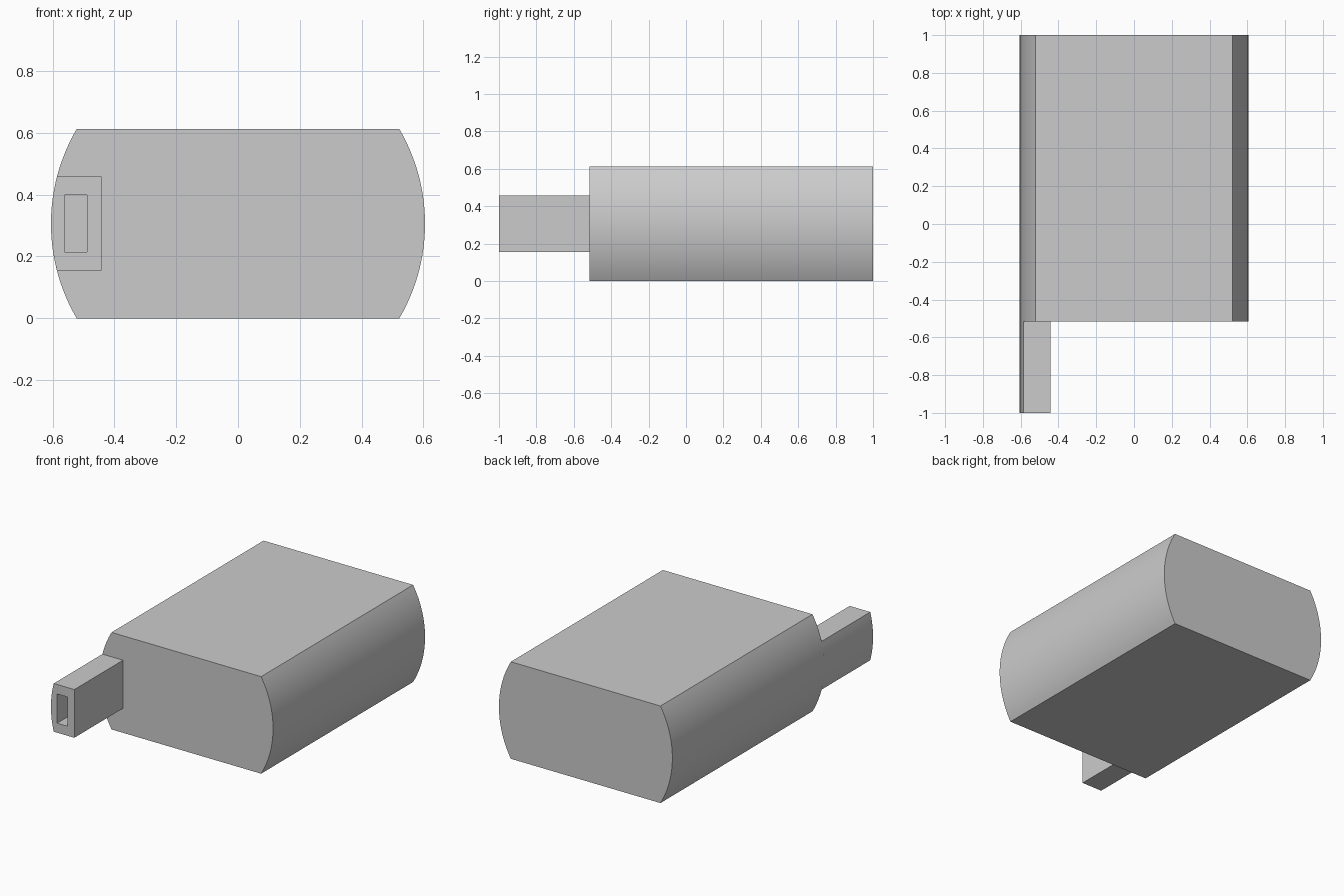
import bpy
import bmesh
from math import asin, sin, cos, radians

cube = bpy.data.objects.get("Cube")
if cube:
    bpy.data.objects.remove(cube, do_unlink=True)

RADIUS = 0.605          # both rounded sides lie on one circle
MID_Z = 0.306           # height of the circle's centre
FRONT, JOIN, BACK = -1.0, -0.515, 1.0

grey = bpy.data.materials.new("plain grey")
grey.use_nodes = True
grey.diffuse_color = (0.6, 0.6, 0.6, 1)
grey.node_tree.nodes["Principled BSDF"].inputs["Base Color"].default_value = (0.6, 0.6, 0.6, 1)


def arc(half_height, side, steps):
    """Points on the rounded side, from bottom to top."""
    a = asin(half_height / RADIUS)
    angles = [-a + 2 * a * i / steps for i in range(steps + 1)]
    return [(side * RADIUS * cos(t), MID_Z + RADIUS * sin(t)) for t in angles]


def prism(name, profile, y0, y1):
    """Extrude an x-z profile along y."""
    bm = bmesh.new()
    face = bm.faces.new([bm.verts.new((x, y0, z)) for x, z in profile])
    grown = bmesh.ops.extrude_face_region(bm, geom=[face])["geom"]
    verts = [g for g in grown if isinstance(g, bmesh.types.BMVert)]
    bmesh.ops.translate(bm, verts=verts, vec=(0, y1 - y0, 0))
    bmesh.ops.recalc_face_normals(bm, faces=bm.faces)
    mesh = bpy.data.meshes.new(name)
    bm.to_mesh(mesh)
    bm.free()
    mesh.materials.append(grey)
    obj = bpy.data.objects.new(name, mesh)
    bpy.context.collection.objects.link(obj)
    return obj


def activate(obj):
    bpy.ops.object.select_all(action="DESELECT")
    obj.select_set(True)
    bpy.context.view_layer.objects.active = obj


# Main block with two rounded sides
body = prism("body", arc(MID_Z, 1, 32) + arc(MID_Z, -1, 32)[::-1], JOIN, BACK)

# Arm at the front, its outer side flush with the rounded side
arm_half = 0.152
inner_x = -0.442
arm_profile = arc(arm_half, -1, 16) + [(inner_x, MID_Z + arm_half), (inner_x, MID_Z - arm_half)]
arm = prism("arm", arm_profile, FRONT, JOIN)

# Rectangular slot running along the arm
x0, x1, h = -0.562, -0.488, 0.092
slot = prism("slot_cutter", [(x0, MID_Z - h), (x1, MID_Z - h), (x1, MID_Z + h), (x0, MID_Z + h)],
             FRONT - 0.1, JOIN + 0.1)
slot.hide_render = True
cut = arm.modifiers.new("slot", "BOOLEAN")
cut.operation = "DIFFERENCE"
cut.solver = "EXACT"
cut.object = slot
activate(arm)
bpy.ops.object.modifier_apply(modifier=cut.name)
bpy.data.objects.remove(slot, do_unlink=True)

for part in (body, arm):
    activate(part)
    bpy.ops.object.shade_smooth_by_angle(angle=radians(20))
